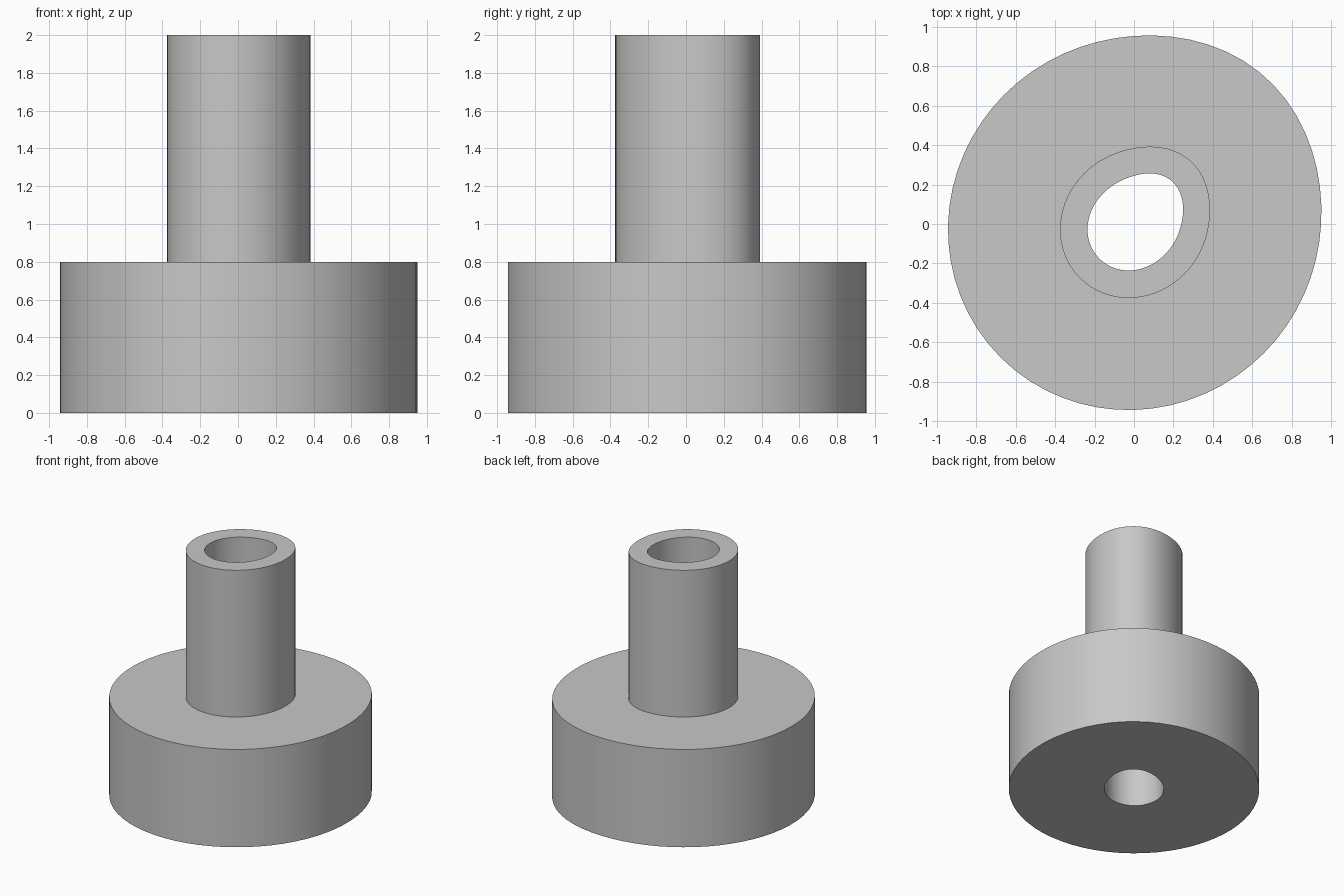
import bpy, bmesh, math

cube = bpy.data.objects.get("Cube")
if cube:
    bpy.data.objects.remove(cube, do_unlink=True)

grey = bpy.data.materials.new("plain grey")
grey.use_nodes = True
colour = (0.58, 0.58, 0.58, 1)
grey.diffuse_color = colour
grey.node_tree.nodes["Principled BSDF"].inputs["Base Color"].default_value = colour

SIDES = 64


def outline(radius, angle):
    """Slightly oval circle with a soft bulge on its back left corner."""
    oval = 0.014 * math.cos(2 * (angle - math.radians(45)))
    turn = (angle - math.radians(49) + math.pi) % math.tau - math.pi
    bulge = 0.042 * math.exp(-(turn / math.radians(35)) ** 2)
    r = radius + oval + bulge
    return r * math.cos(angle), r * math.sin(angle)


# Closed cross-section: base flange, tube and through bore
profile = [(0.234, 0), (0.942, 0), (0.942, 0.8), (0.374, 0.8), (0.374, 2), (0.234, 2)]

bm = bmesh.new()
rings = []
for radius, z in profile:
    points = (outline(radius, math.tau * i / SIDES) for i in range(SIDES))
    rings.append([bm.verts.new((x, y, z)) for x, y in points])
for k, ring in enumerate(rings):
    above = rings[(k + 1) % len(rings)]
    for i in range(SIDES):
        j = (i + 1) % SIDES
        bm.faces.new((ring[i], ring[j], above[j], above[i]))
bmesh.ops.recalc_face_normals(bm, faces=bm.faces)

mesh = bpy.data.meshes.new("flanged_bushing")
bm.to_mesh(mesh)
bm.free()
mesh.materials.append(grey)
bushing = bpy.data.objects.new("flanged_bushing", mesh)
bpy.context.collection.objects.link(bushing)

# Smooth round walls with sharp rims
bpy.ops.object.select_all(action="DESELECT")
bushing.select_set(True)
bpy.context.view_layer.objects.active = bushing
bpy.ops.object.shade_smooth_by_angle(angle=math.radians(30))
